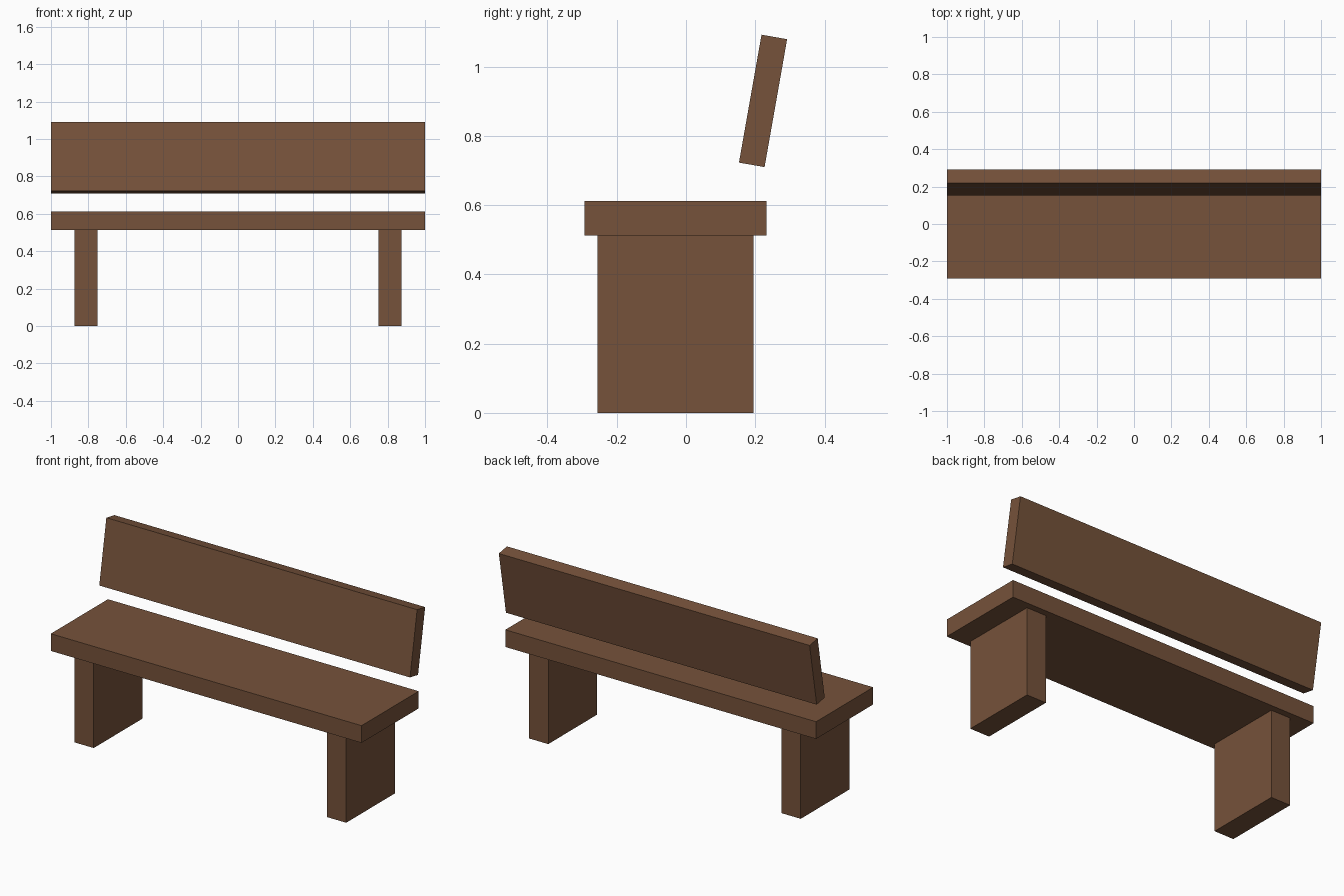
import bpy
import math

if "Cube" in bpy.data.objects:
    bpy.data.objects.remove(bpy.data.objects["Cube"])

wood = bpy.data.materials.new("brown_wood")
wood.diffuse_color = (0.18, 0.085, 0.043, 1.0)
wood.use_nodes = True
wood.node_tree.nodes["Principled BSDF"].inputs["Base Color"].default_value = wood.diffuse_color


def board(name, size, center, tilt=0.0):
    """Box of a given size, tilted about x (degrees)."""
    bpy.ops.mesh.primitive_cube_add(size=1, location=center,
                                    rotation=(math.radians(tilt), 0, 0))
    obj = bpy.context.object
    obj.name = name
    obj.scale = size
    bpy.ops.object.transform_apply(location=False, rotation=False, scale=True)
    obj.data.materials.append(wood)
    return obj


# Seat plank
board("seat", (2.0, 0.525, 0.1), (0, -0.03, 0.5625))

# Slab legs under both ends
for side, x in (("left", -0.8125), ("right", 0.8125)):
    board(side + "_leg", (0.125, 0.45, 0.5125), (x, -0.03, 0.25625))

# Backrest, leaning backwards and floating above the seat
board("backrest", (2.0, 0.075, 0.375), (0, 0.2225, 0.901), tilt=-10)
